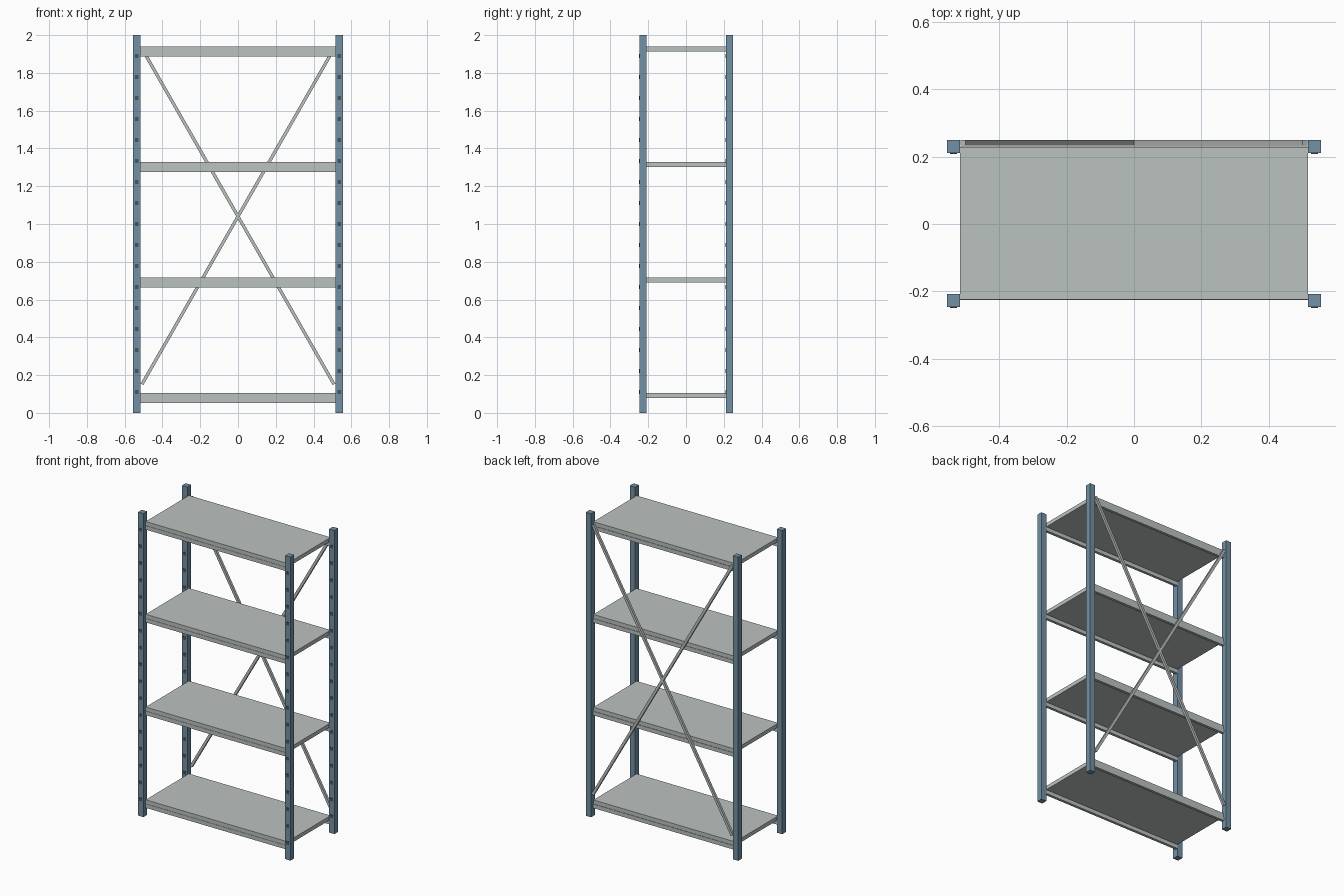
import bpy
from math import atan2, hypot

if "Cube" in bpy.data.objects:
    bpy.data.objects.remove(bpy.data.objects["Cube"])


def material(name, rgb):
    m = bpy.data.materials.new(name)
    m.diffuse_color = (*rgb, 1)
    m.use_nodes = True
    m.node_tree.nodes["Principled BSDF"].inputs["Base Color"].default_value = m.diffuse_color
    return m


BLUE = material("blue_steel", (0.17, 0.28, 0.37))
GREY = material("grey_steel", (0.50, 0.54, 0.53))
DARK = material("dark_slot", (0.06, 0.09, 0.11))


def box(name, x, y, z, mat):
    """Box from (min, max) ranges on each axis."""
    loc = [(a + b) / 2 for a, b in (x, y, z)]
    bpy.ops.mesh.primitive_cube_add(size=1, location=loc)
    o = bpy.context.object
    o.name = name
    o.scale = [b - a for a, b in (x, y, z)]
    bpy.ops.object.transform_apply(location=False, rotation=False, scale=True)
    o.data.materials.append(mat)
    return o


# Posts with a column of slots on the front face
P = 0.0389
for side, sx in (("left", -1), ("right", 1)):
    xc = sx * (0.5555 - P / 2)
    for row, y0 in (("front", -0.247), ("back", 0.25 - P)):
        box(f"{row}_{side}_post", (xc - P / 2, xc + P / 2), (y0, y0 + P), (0, 2), BLUE)
        slot = box(f"{row}_{side}_post_slots", (xc - 0.01, xc + 0.01),
                   (y0 - 0.003, y0 + 0.003), (1 / 9 - 0.01, 1 / 9 + 0.01), DARK)
        arr = slot.modifiers.new("column", "ARRAY")
        arr.count = 17
        arr.use_relative_offset = False
        arr.use_constant_offset = True
        arr.constant_offset_displace = (0, 0, 1 / 9)

# Shelves: panel with a beam under the front and back edges
W = 0.5555 - P
for i in range(4):
    top = 0.1056 + i * 0.6111
    mid = top - 0.026
    box(f"shelf_panel_{i + 1}", (-W, W), (-0.224, 0.227), (mid, top), GREY)
    box(f"shelf_front_beam_{i + 1}", (-W, W), (-0.226, -0.208), (top - 0.052, mid), GREY)
    box(f"shelf_back_beam_{i + 1}", (-W, W), (0.212, 0.230), (top - 0.052, mid), GREY)

# Crossed back braces
BX, Z0, Z1 = 0.508, 0.152, 1.928
length, t = hypot(2 * BX, Z1 - Z0), 0.0085
for name, s in (("rising", 1), ("falling", -1)):
    o = box(f"{name}_back_brace", (-t, t), (0.233, 0.249),
            ((Z0 + Z1) / 2 - length / 2, (Z0 + Z1) / 2 + length / 2), GREY)
    o.rotation_euler.y = s * atan2(2 * BX, Z1 - Z0)
